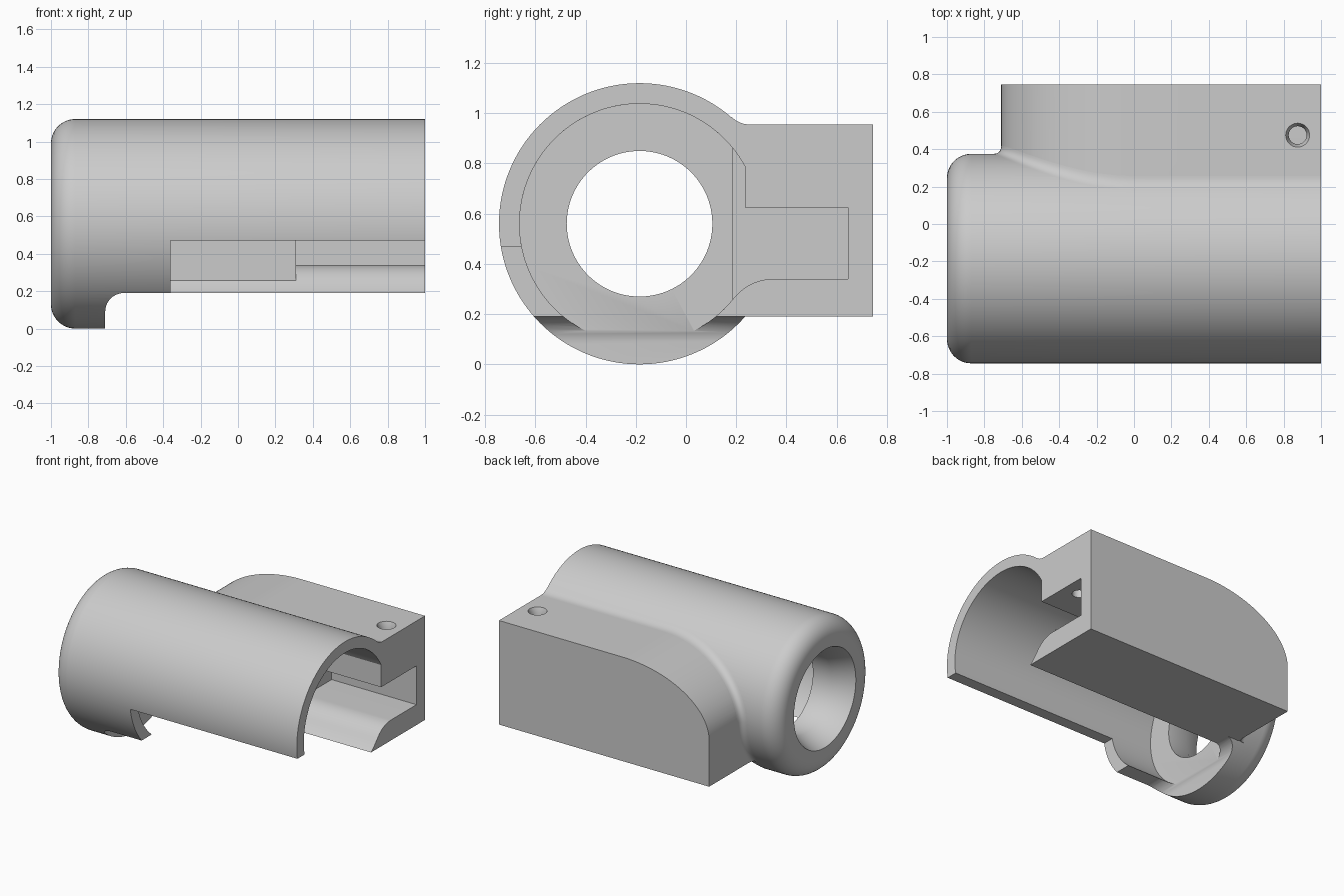
import bpy, bmesh
from math import sin, cos, pi, radians, sqrt, asin, acos, atan2
from mathutils import Vector

if "Cube" in bpy.data.objects:
    bpy.data.objects.remove(bpy.data.objects["Cube"])

CY, CZ, R, BORE = -0.185, 0.56, 0.56, 0.478   # barrel axis and radii
BACK, BASE, TOP, LEFT = 0.745, 0.19, 0.955, -0.71  # side housing limits

grey = bpy.data.materials.new("plain grey")
grey.use_nodes = True
grey.diffuse_color = (0.6, 0.6, 0.6, 1)
grey.node_tree.nodes["Principled BSDF"].inputs["Base Color"].default_value = (0.6, 0.6, 0.6, 1)


def finish(name, bm):
    bmesh.ops.recalc_face_normals(bm, faces=bm.faces)
    mesh = bpy.data.meshes.new(name)
    bm.to_mesh(mesh)
    bm.free()
    mesh.materials.append(grey)
    ob = bpy.data.objects.new(name, mesh)
    bpy.context.collection.objects.link(ob)
    return ob


def loft(name, rings):
    """Closed skin through equal rings of points, capped at both ends."""
    bm = bmesh.new()
    vs = [[bm.verts.new(p) for p in ring] for ring in rings]
    n = len(vs[0])
    for a, b in zip(vs, vs[1:]):
        for i in range(n):
            j = (i + 1) % n
            bm.faces.new((a[i], a[j], b[j], b[i]))
    bm.faces.new(vs[0])
    bm.faces.new(vs[-1])
    return finish(name, bm)


def lathe_x(name, profile, n=128):
    return loft(name, [[(x, CY + r * cos(2 * pi * i / n), CZ + r * sin(2 * pi * i / n))
                        for i in range(n)] for x, r in profile])


def extrude_x(name, yz, x0, x1):
    return loft(name, [[(x, y, z) for y, z in yz] for x in (x0, x1)])


def extrude_y(name, xz, y0, y1):
    return loft(name, [[(x, y, z) for x, z in xz] for y in (y0, y1)])


def arc(cx, cz, rx, rz, a0, a1, n):
    return [(cx + rx * cos(a0 + (a1 - a0) * i / n), cz + rz * sin(a0 + (a1 - a0) * i / n))
            for i in range(n + 1)]


def combine(ob, other, op):
    mod = ob.modifiers.new(op, 'BOOLEAN')
    mod.operation, mod.object, mod.solver = op, other, 'EXACT'
    bpy.context.view_layer.objects.active = ob
    bpy.ops.object.modifier_apply(modifier=mod.name)
    bpy.data.objects.remove(other)


def smooth(ob):
    bpy.ops.object.select_all(action='DESELECT')
    ob.select_set(True)
    bpy.context.view_layer.objects.active = ob
    bpy.ops.object.shade_smooth_by_angle(angle=radians(30))


# Barrel with a rounded closed end
edge = 0.13
barrel = lathe_x("barrel_housing", arc(-1 + edge, R - edge, edge, edge, pi, pi / 2, 12) + [(1, R)])

# Relief under the barrel, with a rounded inner corner
notch = [(LEFT, -0.1)] + arc(LEFT + 0.1, BASE - 0.1, 0.1, 0.1, pi, pi / 2, 10) + [(1.1, BASE), (1.1, -0.1)]
combine(barrel, extrude_y("notch", notch, -1, 1), 'DIFFERENCE')

# Side housing with a sweeping top corner
sweep = arc(0, 0.53, -LEFT, TOP - 0.53, pi, pi / 2, 32)
combine(barrel, extrude_y("side_housing", [(1, BASE), (LEFT, BASE)] + sweep + [(1, TOP)], 0, BACK), 'UNION')

# Inner chamber: round bore with a flat on the housing side
flat = 0.185
a = acos((flat - CY) / BORE)
combine(barrel, extrude_x("chamber", arc(CY, CZ, BORE, BORE, a, 2 * pi - a, 96), -0.7, 0.4), 'DIFFERENCE')

# Open end: bore joined to the side pocket by a flared lip
side = 0.235
b = acos((side - CY) / BORE)
bore = arc(CY, CZ, BORE, BORE, b, 2 * pi - a, 96)
p0, p1, p2 = Vector(bore[-1]), Vector((0.25, 0.34)), Vector((0.35, 0.34))
lip = [tuple(p0 * (1 - t) ** 2 + p1 * 2 * t * (1 - t) + p2 * t * t) for t in [i / 10 for i in range(1, 11)]]
pocket = bore + lip + [(0.645, 0.34), (0.645, 0.625), (side, 0.625)]
combine(barrel, extrude_x("pocket", pocket, 0.31, 1.1), 'DIFFERENCE')

# Lower front wall opening
opening = [(-0.36, 0.1), (1.1, 0.1), (1.1, 0.47), (-0.36, 0.47)]
combine(barrel, extrude_y("opening", opening, -1, -0.45), 'DIFFERENCE')

# Tapered end hole
combine(barrel, lathe_x("end_hole", [(-1.05, 0.383), (-0.85, 0.29), (-0.6, 0.29)], 96), 'DIFFERENCE')

# Countersunk screw hole
screw = [[(0.875 + r * cos(2 * pi * i / 32), 0.475 + r * sin(2 * pi * i / 32), z) for i in range(32)]
         for z, r in ((1.0, 0.082), (0.915, 0.048), (0.55, 0.048))]
combine(barrel, loft("screw_hole", screw), 'DIFFERENCE')
smooth(barrel)

# Blend where the side housing meets the barrel
path = [(LEFT, BASE + (0.53 - BASE) * i / 8) for i in range(8)] + sweep
path += [(i / 10, TOP) for i in range(1, 11)]
w = 0.045
rings = []
for i, (x, z) in enumerate(path):
    (xa, za), (xb, zb) = path[max(i - 1, 0)], path[min(i + 1, len(path) - 1)]
    out = Vector((za - zb, 0, xb - xa)).normalized()
    p = Vector((x, CY + sqrt(R * R - (z - CZ) ** 2), z))
    radial = Vector((0, p.y - CY, p.z - CZ)).normalized()
    along = (out - radial * out.dot(radial)).normalized()
    far = p + along * w
    near = p + Vector((0, w, 0))
    curve = [near * (1 - t) ** 2 + p * 2 * t * (1 - t) + far * t * t for t in [k / 8 for k in range(9)]]
    rings.append(curve + [p - radial * 0.01 - out * 0.01])
smooth(loft("housing_blend", rings))
